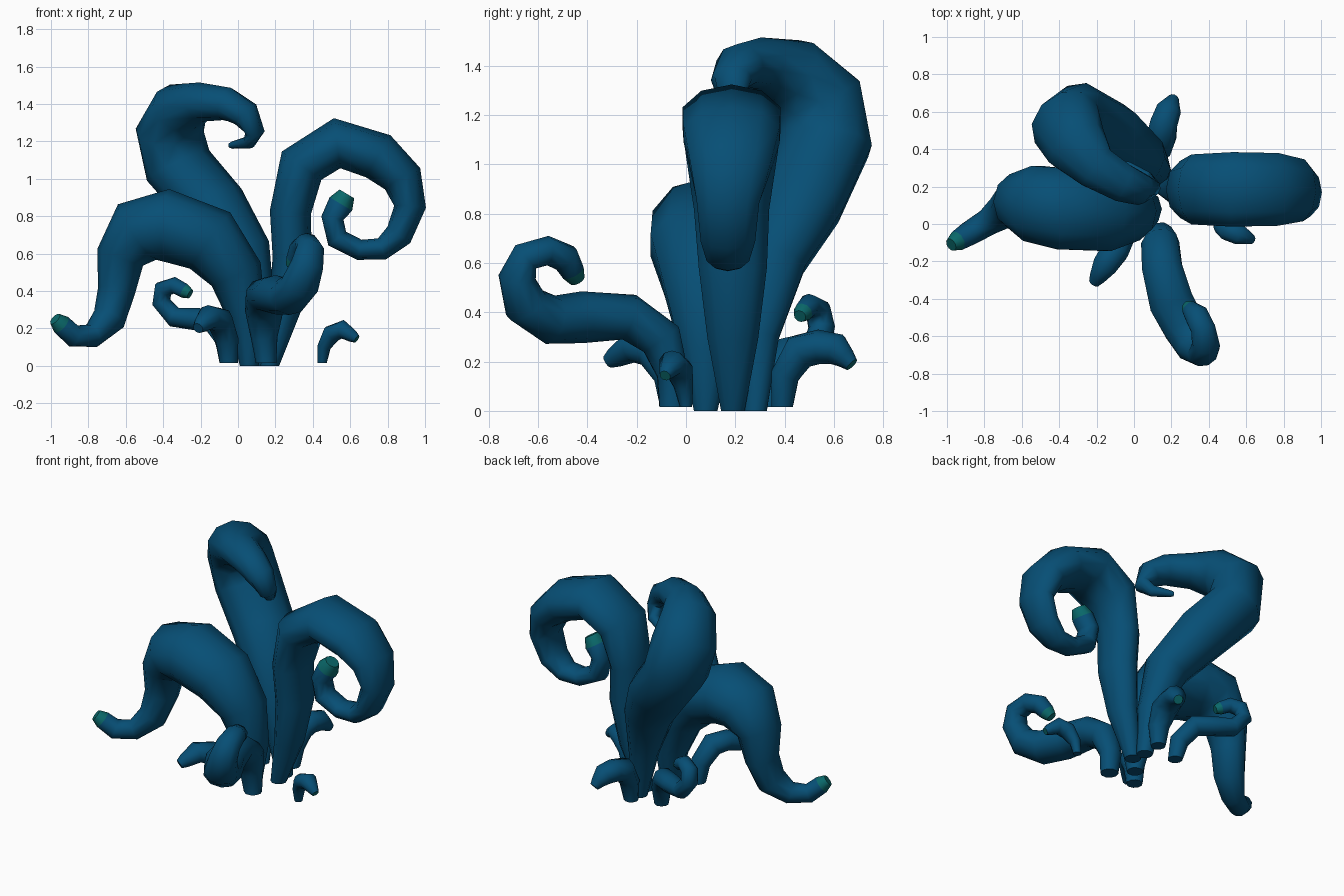
import bpy
import bmesh
from math import sin, cos, pi, radians, sqrt
from mathutils import Vector

SIDES = 10

cube = bpy.data.objects.get("Cube")
if cube:
    bpy.data.objects.remove(cube, do_unlink=True)


def make_material(name, color):
    material = bpy.data.materials.new(name)
    material.use_nodes = True
    material.diffuse_color = color
    shader = material.node_tree.nodes["Principled BSDF"]
    shader.inputs["Base Color"].default_value = color
    shader.inputs["Roughness"].default_value = 0.8
    return material


deep_blue = make_material("deep blue", (0.002, 0.077, 0.178, 1))
teal = make_material("teal", (0.003, 0.14, 0.145, 1))


def add_ring(mesh, center, tangent, side, radius, breadth):
    """Elliptical ring across the path, widest along the side direction."""
    across = (side - tangent * side.dot(tangent)).normalized()
    normal = tangent.cross(across)
    ring = []
    for i in range(SIDES):
        angle = 2 * pi * (i + 0.5) / SIDES
        offset = across * cos(angle) * radius * breadth + normal * sin(angle) * radius
        ring.append(mesh.verts.new(center + offset))
    return ring


def tentacle(name, heading, spread, path, teal_cap=True, teal_sides=False):
    """Tapered tube through (x, y, z, radius) points, broadened midway by spread."""
    mesh = bmesh.new()
    heading = radians(heading)
    side = Vector((-sin(heading), cos(heading), 0))
    points = [Vector(p[:3]) for p in path]
    last = len(path) - 1
    rings = []
    for i, point in enumerate(points):
        if i == 0:
            tangent = Vector((0, 0, 1))
        else:
            before = (point - points[i - 1]).normalized()
            after = (points[min(i + 1, last)] - point).normalized()
            tangent = (before + after).normalized()
        breadth = 1 + spread * sqrt(abs(sin(pi * i / last)))
        rings.append(add_ring(mesh, point, tangent, side, path[i][3], breadth))

    # blunt end beyond the last point
    radius = path[last][3]
    rings.append(add_ring(mesh, points[last] + tangent * radius * 0.9,
                          tangent, side, radius * 0.65, 1))

    for lower, upper in zip(rings, rings[1:]):
        for i in range(SIDES):
            j = (i + 1) % SIDES
            face = mesh.faces.new((lower[i], lower[j], upper[j], upper[i]))
            face.material_index = int(teal_sides and upper is rings[-1])
    mesh.faces.new(rings[0])
    mesh.faces.new(rings[-1]).material_index = int(teal_cap)
    bmesh.ops.recalc_face_normals(mesh, faces=mesh.faces[:])

    data = bpy.data.meshes.new(name)
    mesh.to_mesh(data)
    mesh.free()
    data.materials.append(deep_blue)
    data.materials.append(teal)
    obj = bpy.data.objects.new(name, data)
    bpy.context.collection.objects.link(obj)
    bpy.ops.object.select_all(action="DESELECT")
    obj.select_set(True)
    bpy.context.view_layer.objects.active = obj
    bpy.ops.object.shade_smooth_by_angle(angle=radians(60))


# Large tentacle spiralling to the left
tentacle("left_spiral_tentacle", 0, 0.58, [
    (.17, .19, 0, .05), (.25, .19, .30, .085), (.29, .19, .58, .105),
    (.28, .185, .82, .11), (.34, .185, 1.07, .13), (.53, .185, 1.19, .135),
    (.75, .185, 1.12, .13), (.88, .18, 1.00, .11), (.92, .17, .85, .085),
    (.86, .17, .70, .075), (.77, .17, .625, .06), (.65, .17, .62, .055),
    (.53, .17, .68, .06), (.505, .17, .79, .06), (.55, .17, .865, .07)],
    teal_sides=True)

# Tallest tentacle, hooking forward from the back
tentacle("back_hook_tentacle", 143, 0.2, [
    (.15, .28, 0, .05), (.11, .29, .30, .085), (.03, .34, .61, .14),
    (-.13, .46, .85, .17), (-.32, .56, 1.07, .175), (-.365, .54, 1.26, .17),
    (-.31, .42, 1.375, .145), (-.20, .30, 1.41, .105), (-.06, .22, 1.40, .09),
    (.04, .185, 1.345, .075), (.09, .19, 1.25, .05), (.06, .25, 1.195, .035),
    (-.03, .315, 1.18, .02)], teal_cap=False)

# Broad arching tentacle on the right
tentacle("right_arch_tentacle", 180, 0.18, [
    (.06, .08, 0, .05), (.05, .08, .25, .10), (-.01, .07, .49, .145),
    (-.15, .06, .67, .185), (-.38, .08, .75, .195), (-.54, .11, .715, .18),
    (-.63, .12, .58, .13), (-.65, .12, .40, .10), (-.69, .08, .25, .09),
    (-.78, .01, .16, .065), (-.88, -.05, .16, .06), (-.945, -.09, .22, .055)],
    teal_sides=True)

# Medium tentacle curling up at the front
tentacle("front_curl_tentacle", -69, 0.2, [
    (.15, -.055, .015, .055), (.14, -.055, .15, .065), (.14, -.10, .29, .09),
    (.15, -.23, .38, .095), (.20, -.42, .38, .105), (.27, -.55, .37, .10),
    (.33, -.65, .43, .09), (.37, -.685, .54, .075), (.385, -.65, .625, .065),
    (.37, -.56, .65, .06), (.335, -.49, .62, .06), (.305, -.46, .565, .05)],
    teal_sides=True)

# Small tentacles around the base
tentacle("small_front_tentacle", -120, 0.1, [
    (-.05, -.055, .015, .05), (-.06, -.07, .14, .06), (-.10, -.14, .245, .07),
    (-.155, -.22, .26, .065), (-.195, -.285, .22, .045)], teal_cap=False)

tentacle("small_back_curl_tentacle", 155, 0.1, [
    (-.05, .33, .015, .045), (-.065, .35, .14, .06), (-.13, .42, .24, .065),
    (-.23, .48, .25, .06), (-.34, .53, .26, .055), (-.41, .55, .34, .05),
    (-.40, .535, .41, .05), (-.34, .50, .43, .045), (-.285, .475, .40, .04)],
    teal_sides=True)

tentacle("small_back_tentacle", 70, 0.1, [
    (.135, .39, .015, .045), (.14, .40, .14, .06), (.145, .46, .24, .075),
    (.16, .54, .26, .07), (.185, .61, .25, .065), (.20, .645, .215, .045)])

tentacle("small_left_tentacle", -25, 0.2, [
    (.45, .00, .015, .025), (.46, -.01, .10, .035), (.50, -.03, .17, .05),
    (.56, -.055, .195, .05), (.61, -.075, .16, .035)])
